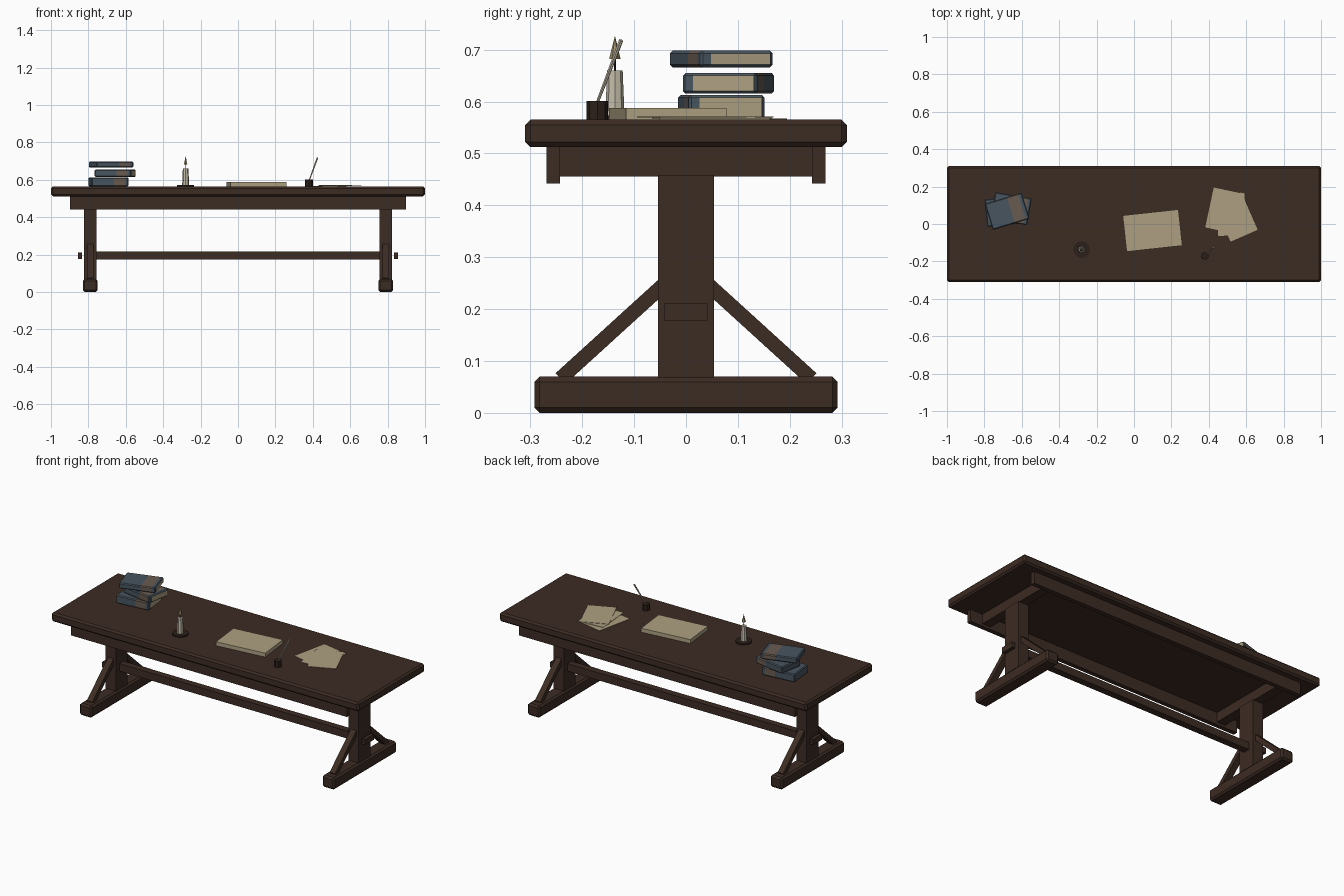
import bpy, bmesh, math
from mathutils import Matrix, Vector

if "Cube" in bpy.data.objects:
    bpy.data.objects.remove(bpy.data.objects["Cube"])


def material(name, rgb):
    m = bpy.data.materials.new(name)
    m.diffuse_color = (*rgb, 1)
    m.use_nodes = True
    m.node_tree.nodes["Principled BSDF"].inputs["Base Color"].default_value = m.diffuse_color
    return m


WOOD = material("dark wood", (0.046, 0.025, 0.017))
INK = material("black brown", (0.025, 0.014, 0.010))
BLUE = material("slate blue cover", (0.065, 0.090, 0.115))
BROWN = material("grey brown cover", (0.140, 0.105, 0.082))
CREAM = material("parchment", (0.42, 0.35, 0.22))
WAX = material("candle wax", (0.56, 0.51, 0.40))
FLAME = material("dull flame", (0.34, 0.28, 0.15))


def finish(bm, name, mats, matrix=None):
    if matrix is not None:
        bm.transform(matrix)
    bmesh.ops.recalc_face_normals(bm, faces=bm.faces)
    me = bpy.data.meshes.new(name)
    bm.to_mesh(me)
    bm.free()
    for m in mats:
        me.materials.append(m)
    ob = bpy.data.objects.new(name, me)
    bpy.context.collection.objects.link(ob)
    return ob


def box_bm(size, bevel=0):
    bm = bmesh.new()
    bmesh.ops.create_cube(bm, size=1)
    bmesh.ops.scale(bm, vec=size, verts=bm.verts)
    if bevel:
        bmesh.ops.bevel(bm, geom=bm.edges[:], offset=bevel, segments=1, affect='EDGES')
    return bm


def box(name, mat, center, size, bevel=0, rot=0, axis='Z'):
    mtx = Matrix.Translation(center) @ Matrix.Rotation(math.radians(rot), 4, axis)
    return finish(box_bm(size, bevel), name, [mat], mtx)


def cone(name, mat, start, end, r1, r2, sides=8):
    a, b = Vector(start), Vector(end)
    bm = bmesh.new()
    bmesh.ops.create_cone(bm, cap_ends=True, segments=sides, radius1=r1, radius2=r2,
                          depth=(b - a).length)
    bmesh.ops.remove_doubles(bm, verts=bm.verts, dist=1e-6)
    turn = (b - a).to_track_quat('Z', 'Y').to_matrix().to_4x4()
    return finish(bm, name, [mat], Matrix.Translation((a + b) / 2) @ turn)


# table top and long aprons
box("table_top", WOOD, (0, 0, 0.5385), (2, 0.62, 0.053), 0.01)
for s, side in ((-1, "front"), (1, "back")):
    box(side + "_apron", WOOD, (0, s * 0.256, 0.477), (1.795, 0.026, 0.07))

# trestle ends: foot, post, crosspiece, braces, key
for s, side in ((-1, "left"), (1, "right")):
    x = s * 0.79
    box(side + "_foot", WOOD, (x, 0, 0.035), (0.08, 0.584, 0.07), 0.01)
    box(side + "_post", WOOD, (x, 0, 0.263), (0.066, 0.108, 0.39))
    box(side + "_crosspiece", WOOD, (x, 0, 0.484), (0.055, 0.488, 0.056))
    box(side + "_stretcher_key", WOOD, (s * 0.845, 0, 0.1945), (0.02, 0.082, 0.033))
    for t, end in ((-1, "front"), (1, "back")):
        box(f"{side}_{end}_brace", WOOD, (x, t * 0.142, 0.157), (0.036, 0.27, 0.028),
            rot=-t * 42.3, axis='X')

# stretcher
box("stretcher", WOOD, (0, 0, 0.196), (1.56, 0.04, 0.044))


# books: page block on the right end, brown band across the cover
def book(name, center, size, rot):
    w, d, h = size
    bm = box_bm(size, 0.005)
    cuts = [((f * w, 0, 0), (1, 0, 0)) for f in (0.1, 0.4)]
    cuts += [((0, f * d, 0), (0, 1, 0)) for f in (-0.36, 0.46)]
    for co, no in cuts:
        bmesh.ops.bisect_plane(bm, geom=bm.verts[:] + bm.edges[:] + bm.faces[:],
                               plane_co=co, plane_no=no)
    bm.normal_update()
    for f in bm.faces:
        c = f.calc_center_median()
        if f.normal.x > 0.9 and -0.36 * d < c.y < 0.46 * d:
            f.material_index = 2
        elif 0.1 * w < c.x < 0.4 * w:
            f.material_index = 1
    mtx = Matrix.Translation(center) @ Matrix.Rotation(math.radians(rot), 4, 'Z')
    finish(bm, name, [BLUE, BROWN, CREAM], mtx)


book("bottom_book", (-0.692, 0.068, 0.589), (0.2, 0.147, 0.048), 6)
book("middle_book", (-0.657, 0.082, 0.635), (0.198, 0.145, 0.040), -10)
book("top_book", (-0.678, 0.068, 0.682), (0.206, 0.146, 0.032), 17)

# candle with dish, wick and flame
cx, cy = -0.28, -0.137
cone("candle_dish", INK, (cx, cy, 0.564), (cx, cy, 0.573), 0.045, 0.045, 12)
cone("candle", WAX, (cx, cy, 0.573), (cx, cy, 0.66), 0.0185, 0.015)
cone("wick", INK, (cx, cy, 0.66), (cx, cy, 0.685), 0.002, 0.002, 6)
cone("flame", FLAME, (cx, cy, 0.682), (cx, cy, 0.727), 0.011, 0, 6)

# thick manuscript and loose sheets
box("manuscript", CREAM, (0.099, -0.035, 0.5765), (0.3, 0.195, 0.023), rot=6.2)
for i, (x, y, rot) in enumerate(((0.481, 0.072, -12), (0.52, 0.05, 5), (0.545, 0.037, 23.7))):
    box(f"loose_sheet_{i + 1}", CREAM, (x, y, 0.5662 + i * 0.0022), (0.158, 0.218, 0.002), rot=rot)

# ink pot and quill
cone("ink_pot", INK, (0.379, -0.171, 0.564), (0.379, -0.171, 0.601), 0.021, 0.021)
cone("quill", WAX, (0.38, -0.172, 0.595), (0.425, -0.125, 0.718), 0.003, 0.0045, 6)
